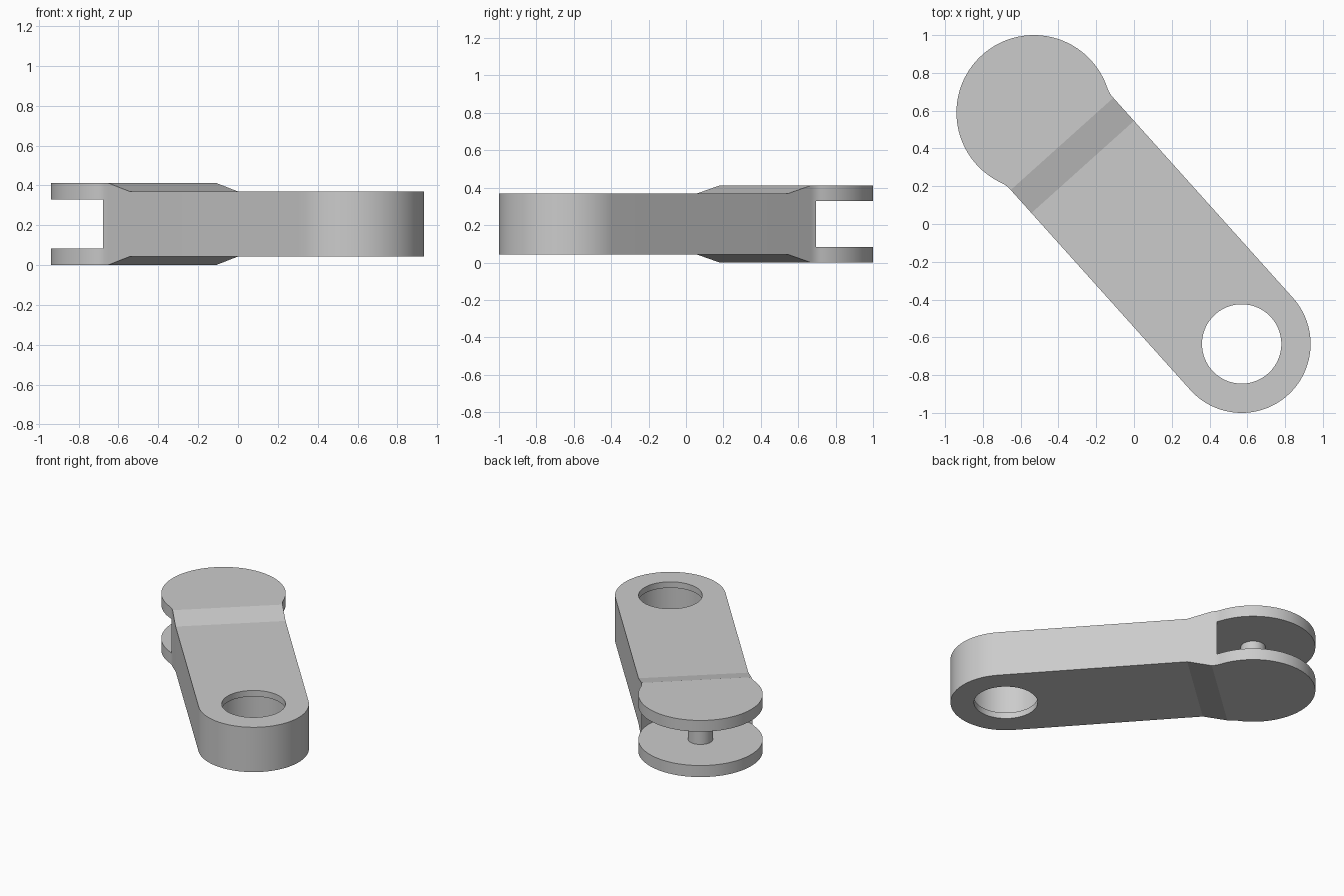
import bpy, bmesh, math
from mathutils import Matrix

if "Cube" in bpy.data.objects:
    bpy.data.objects.remove(bpy.data.objects["Cube"])

# Arm runs along local +x from the fork centre to the eye centre
FORK, EYE = (-0.53, 0.59), (0.57, -0.635)
LENGTH = math.dist(FORK, EYE)
PLACE = Matrix.Translation((*FORK, 0)) @ Matrix.Rotation(
    math.atan2(EYE[1] - FORK[1], EYE[0] - FORK[0]), 4, 'Z')
R_FORK, R_EYE, FILLET = 0.41, 0.365, 0.15
HEIGHT, STEP = 0.412, 0.043
RAMP_START, RAMP_END = 0.223, 0.387

grey = bpy.data.materials.new("grey_metal")
grey.use_nodes = True
grey.diffuse_color = (0.6, 0.6, 0.6, 1)
grey.node_tree.nodes["Principled BSDF"].inputs["Base Color"].default_value = (0.6, 0.6, 0.6, 1)


def add_object(name, bm):
    bmesh.ops.recalc_face_normals(bm, faces=bm.faces)
    mesh = bpy.data.meshes.new(name)
    bm.to_mesh(mesh)
    bm.free()
    mesh.materials.append(grey)
    obj = bpy.data.objects.new(name, mesh)
    obj.matrix_world = PLACE
    bpy.context.collection.objects.link(obj)
    return obj


def cylinder(name, x, radius, z0, z1, sides=96):
    bm = bmesh.new()
    bmesh.ops.create_cone(bm, cap_ends=True, segments=sides, radius1=radius, radius2=radius,
                          depth=z1 - z0, matrix=Matrix.Translation((x, 0, (z0 + z1) / 2)))
    return add_object(name, bm)


def arc(cx, cy, r, a0, a1, n):
    return [(cx + r * math.cos(a0 + (a1 - a0) * i / n),
             cy + r * math.sin(a0 + (a1 - a0) * i / n)) for i in range(n + 1)]


def smooth(obj):
    bpy.ops.object.select_all(action='DESELECT')
    obj.select_set(True)
    bpy.context.view_layer.objects.active = obj
    bpy.ops.object.shade_smooth_by_angle(angle=math.radians(30))


# Half outline: eye end, neck fillet, fork disc; then mirrored
neck_y = R_EYE + FILLET
neck_x = math.sqrt((R_FORK + FILLET) ** 2 - neck_y ** 2)
tangent = math.atan2(neck_y, neck_x)
half = arc(LENGTH, 0, R_EYE, 0, math.pi / 2, 28)
half += arc(neck_x, neck_y, FILLET, -math.pi / 2, tangent - math.pi, 8)
half += arc(0, 0, R_FORK, tangent, math.pi, 40)[1:]
outline = half + [(x, -y) for x, y in reversed(half[1:-1])]

# Arm body: extruded outline, cut at both ramp lines, thinned beyond them
bm = bmesh.new()
base = bm.faces.new([bm.verts.new((x, y, 0)) for x, y in outline])
extruded = bmesh.ops.extrude_face_region(bm, geom=[base])["geom"]
bmesh.ops.translate(bm, vec=(0, 0, HEIGHT),
                    verts=[g for g in extruded if isinstance(g, bmesh.types.BMVert)])
for x in (RAMP_START, RAMP_END):
    bmesh.ops.bisect_plane(bm, geom=bm.verts[:] + bm.edges[:] + bm.faces[:],
                           plane_co=(x, 0, 0), plane_no=(1, 0, 0))
for v in bm.verts:
    if v.co.x > RAMP_END - 0.001:
        v.co.z += STEP if v.co.z < HEIGHT / 2 else -STEP
body = add_object("arm_body", bm)

# Fork slot, eye hole and the wider groove inside the eye
cutters = [cylinder("slot_cutter", 0, R_FORK + 0.004, 0.084, 0.33, 128),
           cylinder("hole_cutter", LENGTH, 0.21, -0.1, 0.5),
           cylinder("groove_cutter", LENGTH, 0.25, 0.087, 0.325)]
bpy.context.view_layer.objects.active = body
for cutter in cutters:
    cutter.hide_render = True
    mod = body.modifiers.new(cutter.name, 'BOOLEAN')
    mod.operation, mod.solver, mod.object = 'DIFFERENCE', 'EXACT', cutter
    bpy.context.view_layer.update()
    bpy.ops.object.modifier_apply(modifier=mod.name)
for cutter in cutters:
    bpy.data.objects.remove(cutter)
smooth(body)
# The shallow ramp creases stay sharp
for edge in body.data.edges:
    a, b = (body.data.vertices[i].co for i in edge.vertices)
    if any(abs(a.x - x) < 0.001 and abs(b.x - x) < 0.001 for x in (RAMP_START, RAMP_END)) \
            and abs(a.z - b.z) < 0.001:
        edge.use_edge_sharp = True

# Pin joining the two fork plates
smooth(cylinder("fork_pin", 0, 0.082, 0.08, 0.334, 48))
